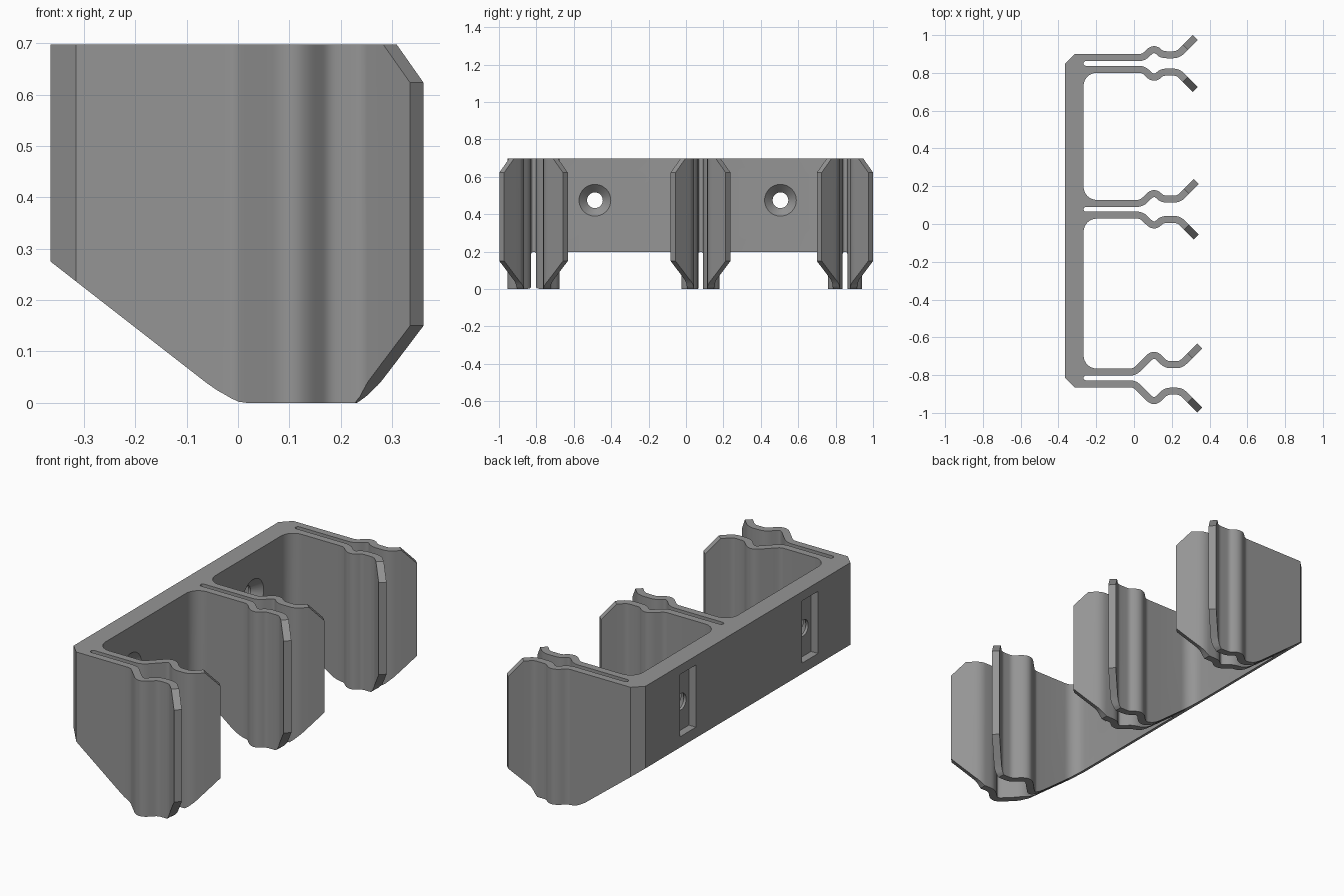
import bpy, bmesh, math
from mathutils import Vector

if "Cube" in bpy.data.objects:
    bpy.data.objects.remove(bpy.data.objects["Cube"])

TOP, JOIN = 0.697, -0.06            # rack height, x where arms leave the spine
SLOT, OUTER, MID, HALF = 0.0125, 0.0495, 0.031, 0.0185
# clips: centre y, peak offset, valley offset, tip x, tip offset
CLIPS = [(-0.815, 0.120, 0.070, 0.348, 0.170),
         (0.078, 0.083, 0.054, 0.330, 0.147),
         (0.850, 0.073, 0.046, 0.324, 0.1375)]


def interp(pts, x):
    if x <= pts[0][0]:
        return pts[0][1]
    for (x0, z0), (x1, z1) in zip(pts, pts[1:]):
        if x <= x1:
            return z0 + (z1 - z0) * (x - x0) / (x1 - x0)
    return pts[-1][1]


def low_edge(tip):
    return [(-0.365, 0.275), (JOIN, 0.0377), (-0.04, 0.024), (-0.015, 0.0105),
            (0.01, 0.0025), (0.03, 0), (tip - 0.118, 0), (tip - 0.104, 0.013),
            (tip - 0.09, 0.031), (tip, 0.15)]


def high_edge(tip):
    return [(-0.365, TOP), (tip - 0.052, TOP), (tip, 0.623)]


def rounded(pts, setback=0.025, n=6):
    """Round the corners of an open path."""
    pts = [Vector(p) for p in pts]
    out = [pts[0]]
    for a, b, c in zip(pts, pts[1:], pts[2:]):
        p = b + (a - b).normalized() * min(setback, (a - b).length * 0.49)
        q = b + (c - b).normalized() * min(setback, (c - b).length * 0.49)
        for i in range(n + 1):
            t = i / n
            out.append(p * (1 - t) ** 2 + b * 2 * t * (1 - t) + q * t * t)
    return out + [pts[-1]]


def arc(cx, cy, r, a0, a1, n=8):
    return [(cx + r * math.cos(math.radians(a0 + (a1 - a0) * i / n)),
             cy + r * math.sin(math.radians(a0 + (a1 - a0) * i / n)))
            for i in range(n + 1)]


def add_arm(bm, clip, side):
    """Springy arm: a wavy strip with clipped corners at its tip."""
    cy, peak, valley, tip, tip_off = clip
    path = rounded([(JOIN, MID), (0.092 - (peak - MID), MID), (0.092, peak),
                    (0.12, peak), (0.12 + peak - valley, valley),
                    (tip - (tip_off - valley), valley), (tip, tip_off)])
    low, high = low_edge(tip), high_edge(tip)
    line = [(p.x, p.y) for p in path]
    for x, _ in low[2:-1] + high[1:-1]:
        if all(abs(x - p[0]) > 0.001 for p in line):
            line.append((x, interp([(p.x, p.y) for p in path], x)))
    line = [Vector(p) for p in sorted(line)]
    rings = []
    for i, p in enumerate(line):
        t0 = (p - line[i - 1]).normalized() if i else Vector((1, 0))
        t1 = (line[i + 1] - p).normalized() if i + 1 < len(line) else t0
        t = (t0 + t1).normalized()
        nrm = Vector((-t.y, t.x)) * HALF / max(t.dot(t1), 0.5)
        z0, z1 = interp(low, p.x), interp(high, p.x)
        a, b = p - nrm, p + nrm
        rings.append([bm.verts.new((q.x, cy + side * q.y, z))
                      for q, z in ((a, z0), (b, z0), (b, z1), (a, z1))])
    for r, s in zip(rings, rings[1:]):
        for k in range(4):
            bm.faces.new((r[k], r[(k + 1) % 4], s[(k + 1) % 4], s[k]))
    bm.faces.new(rings[-1])


def add_spine(bm):
    """Back plate with filleted pockets and slots between each arm pair."""
    y0, y1 = CLIPS[0][0] - OUTER, CLIPS[-1][0] + OUTER
    pts = [(JOIN, y1), (-0.315, y1), (-0.365, y1 - 0.05),
           (-0.365, y0 + 0.05), (-0.315, y0), (JOIN, y0)]
    for i, clip in enumerate(CLIPS):
        c = clip[0]
        pts.append((JOIN, c - SLOT))
        pts += arc(-0.2545, c, SLOT, 270, 90)
        pts.append((JOIN, c + SLOT))
        if i + 1 < len(CLIPS):
            a, b = c + OUTER, CLIPS[i + 1][0] - OUTER
            pts.append((JOIN, a))
            pts += arc(-0.197, a + 0.07, 0.07, 270, 180)
            pts += arc(-0.197, b - 0.07, 0.07, 180, 90)
            pts.append((JOIN, b))
    low = low_edge(0.348)
    bot = [bm.verts.new((x, y, interp(low, x))) for x, y in pts]
    top = [bm.verts.new((x, y, TOP)) for x, y in pts]
    bm.faces.new(top)
    bm.faces.new(bot[::-1])
    for i in range(len(pts)):
        j = (i + 1) % len(pts)
        if not (pts[i][0] == JOIN and pts[j][0] == JOIN):
            bm.faces.new((bot[i], bot[j], top[j], top[i]))


def cut(obj, cutter):
    mod = obj.modifiers.new("cut", 'BOOLEAN')
    mod.operation, mod.solver, mod.object = 'DIFFERENCE', 'EXACT', cutter
    bpy.context.view_layer.objects.active = obj
    bpy.ops.object.modifier_apply(modifier=mod.name)
    bpy.data.objects.remove(cutter, do_unlink=True)


# Rack body with three arm pairs
bm = bmesh.new()
add_spine(bm)
for clip in CLIPS:
    for side in (-1, 1):
        add_arm(bm, clip, side)
bmesh.ops.remove_doubles(bm, verts=bm.verts, dist=1e-4)
bmesh.ops.recalc_face_normals(bm, faces=bm.faces)
mesh = bpy.data.meshes.new("clip_rack")
bm.to_mesh(mesh)
bm.free()
rack = bpy.data.objects.new("clip_rack", mesh)
bpy.context.collection.objects.link(rack)

# Screw holes: rear recess, through hole, front countersink
for y in (-0.487, 0.505):
    bpy.ops.mesh.primitive_cube_add(size=1, location=(-0.375, y, 0.49))
    bpy.context.object.scale = (0.10, 0.13, 0.32)
    bpy.context.view_layer.update()
    cut(rack, bpy.context.object)
    bpy.ops.mesh.primitive_cylinder_add(vertices=40, radius=0.042, depth=0.3,
                                        location=(-0.3, y, 0.475),
                                        rotation=(0, math.pi / 2, 0))
    cut(rack, bpy.context.object)
    bpy.ops.mesh.primitive_cone_add(vertices=40, radius1=0.0415, radius2=0.0945,
                                    depth=0.055, location=(-0.2845, y, 0.475),
                                    rotation=(0, math.pi / 2, 0))
    cut(rack, bpy.context.object)

# Grey plastic
grey = bpy.data.materials.new("grey_plastic")
grey.diffuse_color = (0.3, 0.3, 0.3, 1)
grey.use_nodes = True
grey.node_tree.nodes["Principled BSDF"].inputs["Base Color"].default_value = grey.diffuse_color
rack.data.materials.clear()
rack.data.materials.append(grey)
for f in rack.data.polygons:
    f.material_index = 0
bpy.ops.object.select_all(action='DESELECT')
rack.select_set(True)
bpy.context.view_layer.objects.active = rack
bpy.ops.object.shade_smooth_by_angle(angle=math.radians(28))
